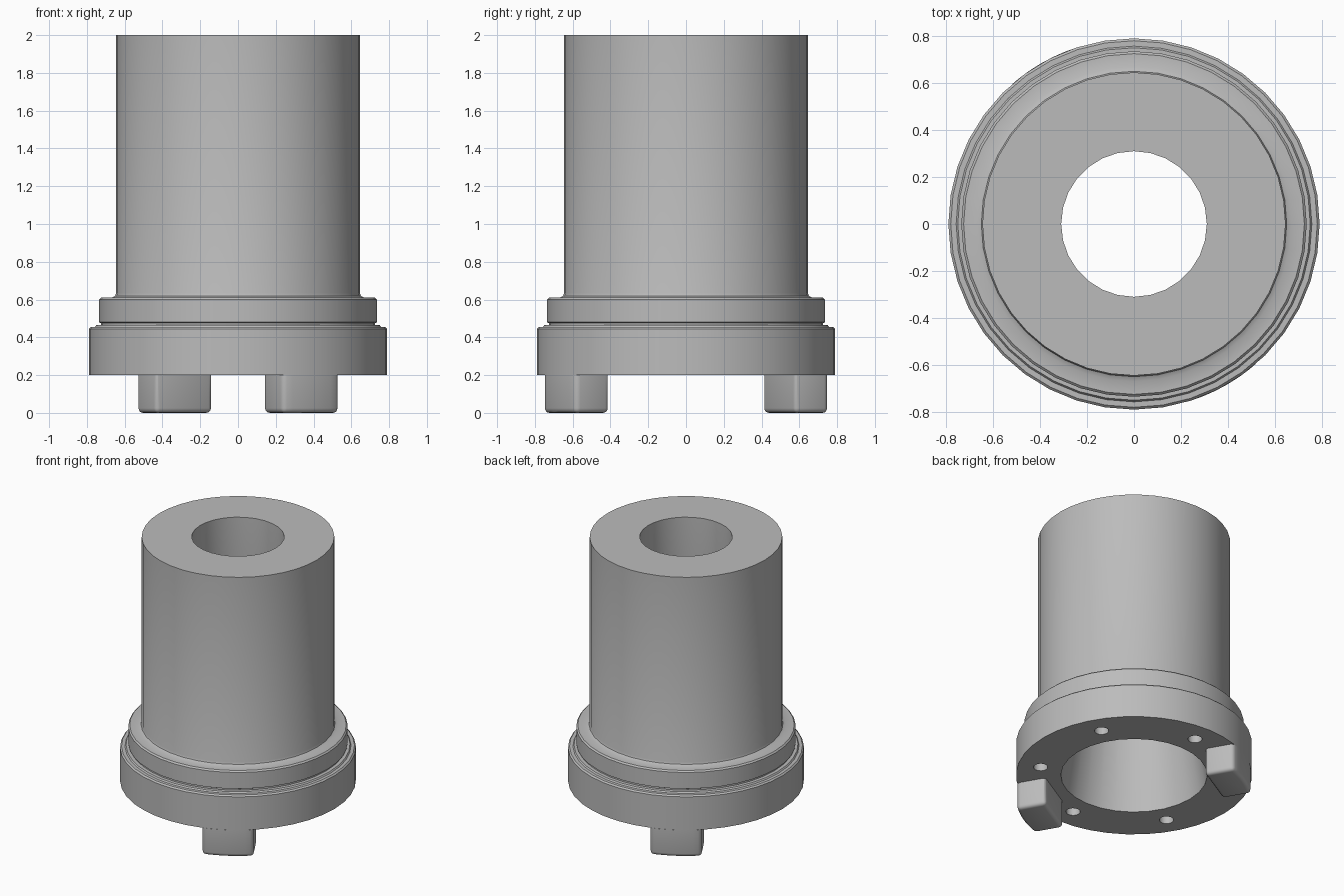
import bpy
import bmesh
from math import sin, cos, pi, radians, sqrt
from mathutils import Matrix

if "Cube" in bpy.data.objects:
    bpy.data.objects.remove(bpy.data.objects["Cube"], do_unlink=True)

steel = bpy.data.materials.new("steel_grey")
steel.use_nodes = True
GREY = (0.5, 0.5, 0.5, 1)
steel.diffuse_color = GREY
steel.node_tree.nodes["Principled BSDF"].inputs["Base Color"].default_value = GREY


def finish(name, bm):
    """Turn a bmesh into a named, coloured object."""
    bmesh.ops.recalc_face_normals(bm, faces=bm.faces)
    mesh = bpy.data.meshes.new(name)
    bm.to_mesh(mesh)
    bm.free()
    mesh.materials.append(steel)
    obj = bpy.data.objects.new(name, mesh)
    bpy.context.collection.objects.link(obj)
    return obj


def revolve(name, profile, sides, centre=(0, 0)):
    """Closed solid of revolution from (radius, height) points."""
    bm = bmesh.new()
    rings = [[bm.verts.new((centre[0] + r * cos(2 * pi * i / sides),
                            centre[1] + r * sin(2 * pi * i / sides), z))
              for i in range(sides)] for r, z in profile]
    for low, high in zip(rings, rings[1:]):
        for i in range(sides):
            j = (i + 1) % sides
            bm.faces.new((low[i], low[j], high[j], high[i]))
    bm.faces.new(rings[0])
    bm.faces.new(rings[-1])
    return finish(name, bm)


def smooth(obj):
    bpy.ops.object.select_all(action="DESELECT")
    obj.select_set(True)
    bpy.context.view_layer.objects.active = obj
    bpy.ops.object.shade_smooth_by_angle(angle=radians(30))


def cut(obj, cutter):
    """Subtract a cutter and hide it."""
    mod = obj.modifiers.new(cutter.name, "BOOLEAN")
    mod.operation = "DIFFERENCE"
    mod.solver = "EXACT"
    mod.object = cutter
    bpy.context.view_layer.objects.active = obj
    bpy.ops.object.modifier_apply(modifier=mod.name)
    bpy.data.objects.remove(cutter, do_unlink=True)


FLANGE_R, FLANGE_Z = 0.79, 0.2

# Stepped sleeve: flange, collar and cylinder
sleeve = revolve("flanged_sleeve", [
    (FLANGE_R, FLANGE_Z), (FLANGE_R, 0.445), (0.78, 0.455), (0.757, 0.455),
    (0.75, 0.465), (0.725, 0.465), (0.725, 0.475), (0.735, 0.48),
    (0.735, 0.6), (0.725, 0.61), (0.67, 0.61), (0.65, 0.62),
    (0.645, 0.635), (0.645, 2.0)], 40)

# Tapered bore narrowing to a straight one
cut(sleeve, revolve("bore_cutter", [
    (0.49, 0.1), (0.49, FLANGE_Z), (0.31, 1.43), (0.31, 2.1)], 28))

# Six blind bolt holes in the underside
for k in range(6):
    a = radians(30 + 60 * k)
    cut(sleeve, revolve("hole_cutter", [(0.048, 0.1), (0.048, 0.38)], 16,
                        (0.635 * cos(a), 0.635 * sin(a))))
smooth(sleeve)


def drive_key(name, angle):
    """Rounded lug whose outer face follows the flange rim."""
    half, inner, steps = 0.173, 0.568, 6
    outline = [(inner, half), (inner, -half)]
    for i in range(steps + 1):
        v = -half + 2 * half * i / steps
        outline.append((sqrt(FLANGE_R ** 2 - v * v), v))
    bm = bmesh.new()
    base = bm.faces.new([bm.verts.new((u, v, 0)) for u, v in outline])
    top = bmesh.ops.extrude_face_region(bm, geom=[base])
    bmesh.ops.translate(bm, vec=(0, 0, FLANGE_Z),
                        verts=[g for g in top["geom"]
                               if isinstance(g, bmesh.types.BMVert)])
    if not base.is_valid or len(bm.faces) < len(outline) + 2:
        bm.faces.new([v for v in bm.verts if v.co.z < 0.01])
    bmesh.ops.recalc_face_normals(bm, faces=bm.faces)

    # Round the bottom rim and the four upright corners
    def rounded(edge):
        a, b = (v.co for v in edge.verts)
        if max(a.z, b.z) < 0.01:
            return True
        return abs(a.z - b.z) > 0.1 and abs(abs(a.y) - half) < 0.001

    bmesh.ops.bevel(bm, geom=[e for e in bm.edges if rounded(e)], offset=0.025,
                    segments=3, profile=0.5, affect="EDGES")
    bm.transform(Matrix.Rotation(radians(angle), 4, "Z"))
    smooth(finish(name, bm))


# Opposed pair of drive keys
drive_key("front_drive_key", -60)
drive_key("back_drive_key", 120)
